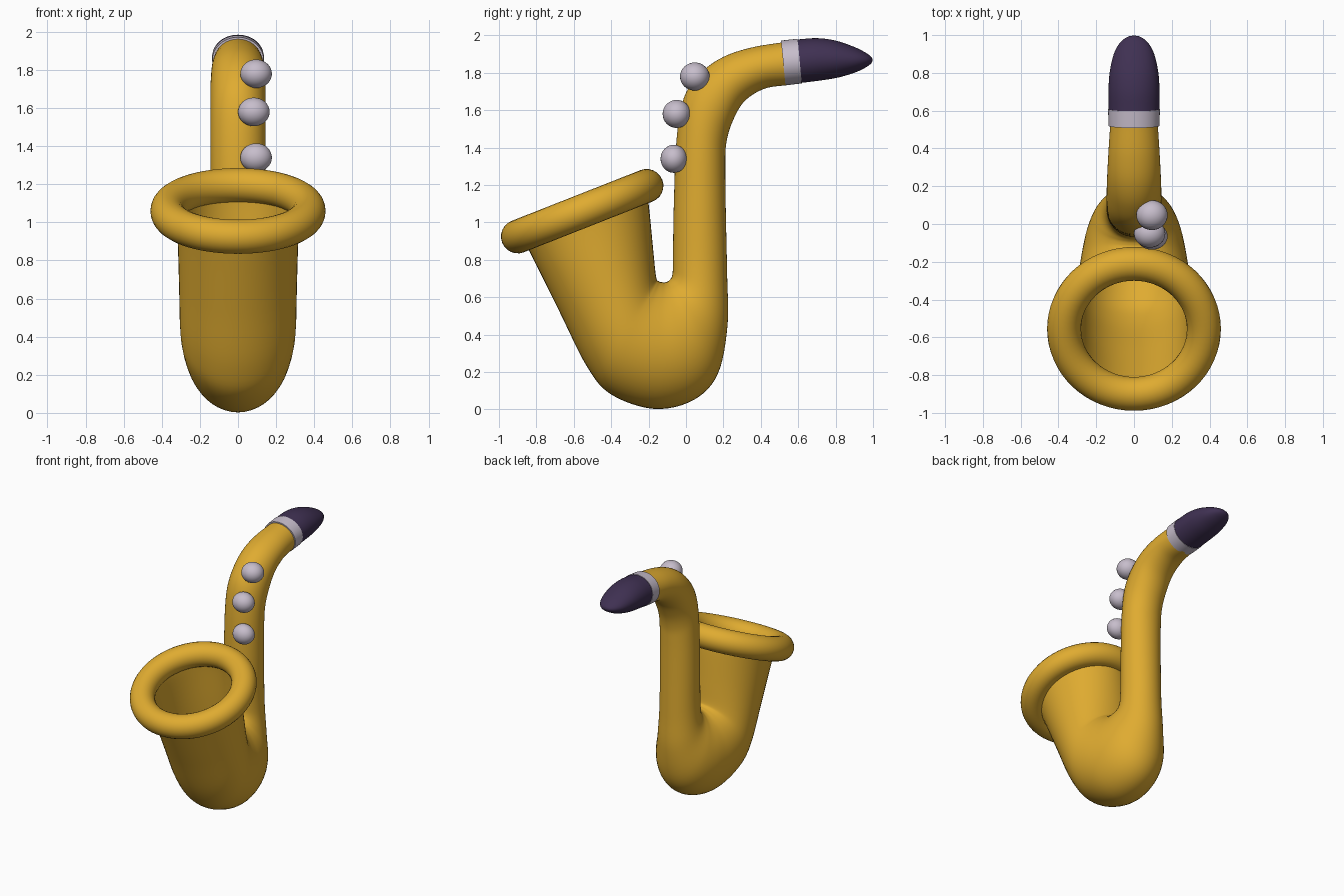
import bpy, bmesh, math
from mathutils import Vector

if "Cube" in bpy.data.objects:
    bpy.data.objects.remove(bpy.data.objects["Cube"])


def material(name, color):
    m = bpy.data.materials.new(name)
    m.diffuse_color = (*color, 1)
    m.use_nodes = True
    m.node_tree.nodes["Principled BSDF"].inputs["Base Color"].default_value = m.diffuse_color
    return m


gold = material("gold", (0.74, 0.41, 0.03))
silver = material("pale_lilac_silver", (0.57, 0.51, 0.60))
plum = material("dark_plum", (0.05, 0.03, 0.085))


def interpolate(rings, steps):
    """Catmull-Rom through rings (edge A y,z, edge B y,z, half width x)."""
    pts = [Vector(r) for r in rings]
    pts = [2 * pts[0] - pts[1]] + pts + [2 * pts[-1] - pts[-2]]
    out = []
    for i in range(1, len(pts) - 2):
        a, b, c, d = pts[i - 1:i + 3]
        for s in range(steps):
            t = s / steps
            out.append(0.5 * (2 * b + (c - a) * t + (2 * a - 5 * b + 4 * c - d) * t ** 2
                              + (3 * b - a - 3 * c + d) * t ** 3))
    return out + [pts[-2]]


def finish(ob, mat):
    ob.data.materials.append(mat)
    bpy.ops.object.select_all(action='DESELECT')
    ob.select_set(True)
    bpy.context.view_layer.objects.active = ob
    bpy.ops.object.shade_smooth_by_angle(angle=math.radians(40))


def sweep(name, rings, mat, sides=48):
    bm = bmesh.new()
    loops = []
    for ay, az, by, bz, rx in rings:
        a, b = Vector((0, ay, az)), Vector((0, by, bz))
        mid, half = (a + b) / 2, (a - b) / 2
        loops.append([bm.verts.new(mid + half * math.cos(t) + Vector((rx * math.sin(t), 0, 0)))
                      for t in (math.tau * k / sides for k in range(sides))])
    for p, q in zip(loops, loops[1:]):
        for k in range(sides):
            n = (k + 1) % sides
            bm.faces.new((p[k], p[n], q[n], q[k]))
    bm.faces.new(loops[0])
    bm.faces.new(loops[-1])
    bmesh.ops.recalc_face_normals(bm, faces=bm.faces)
    me = bpy.data.meshes.new(name)
    bm.to_mesh(me)
    bm.free()
    ob = bpy.data.objects.new(name, me)
    bpy.context.collection.objects.link(ob)
    finish(ob, mat)


# Neck, bend and bell as one tapered tube
body = interpolate([
    (0.53, 1.965, 0.55, 1.735, 0.125), (0.35, 1.935, 0.42, 1.715, 0.135),
    (0.20, 1.885, 0.31, 1.645, 0.142), (0.08, 1.80, 0.245, 1.53, 0.145),
    (-0.01, 1.67, 0.215, 1.42, 0.145), (-0.05, 1.45, 0.21, 1.30, 0.145),
    (-0.065, 1.10, 0.213, 1.05, 0.145), (-0.07, 0.80, 0.22, 0.72, 0.147),
    (-0.073, 0.72, 0.222, 0.45, 0.165), (-0.09, 0.69, 0.17, 0.19, 0.215),
    (-0.11, 0.68, 0.04, 0.05, 0.25), (-0.125, 0.68, -0.17, 0.003, 0.275),
    (-0.145, 0.685, -0.40, 0.08, 0.295), (-0.16, 0.71, -0.53, 0.23, 0.305),
    (-0.175, 0.85, -0.68, 0.53, 0.31), (-0.20, 1.10, -0.85, 0.87, 0.32),
    (-0.22, 1.19, -0.89, 0.93, 0.335)], 6)

# Hollow inside of the bell: the same rings, shrunk, running back down
inside = []
for ay, az, by, bz, rx in body[::-1][:34]:
    my, mz, s = (ay + by) / 2, (az + bz) / 2, 0.93
    inside.append((my + (ay - my) * s, mz + (az - mz) * s,
                   my + (by - my) * s, mz + (bz - mz) * s, rx * s))
sweep("horn_body", body + inside, gold)

# Rolled bell rim
bpy.ops.mesh.primitive_torus_add(major_segments=64, minor_segments=24,
                                 major_radius=0.37, minor_radius=0.09,
                                 location=(0, -0.555, 1.06),
                                 rotation=(math.radians(21.5), 0, 0))
rim = bpy.context.object
rim.name = "bell_rim"
finish(rim, gold)

# Neck band
sweep("neck_band", [(0.508, 1.972, 0.532, 1.733, 0.135),
                    (0.597, 1.982, 0.619, 1.743, 0.137)], silver)

# Mouthpiece
sweep("mouthpiece", interpolate([
    (0.595, 1.978, 0.615, 1.746, 0.134), (0.70, 1.985, 0.72, 1.759, 0.135),
    (0.80, 1.972, 0.815, 1.775, 0.128), (0.90, 1.938, 0.905, 1.802, 0.106),
    (0.96, 1.908, 0.962, 1.829, 0.073), (0.99, 1.885, 0.99, 1.85, 0.036),
    (0.998, 1.869, 0.998, 1.866, 0.004)], 5), plum)

# Round keys
for i, (x, y, z, r) in enumerate([(0.095, 0.047, 1.78, 0.079),
                                  (0.083, -0.05, 1.58, 0.075),
                                  (0.095, -0.065, 1.34, 0.071)]):
    bpy.ops.mesh.primitive_uv_sphere_add(segments=32, ring_count=16, radius=1, location=(x, y, z))
    key = bpy.context.object
    key.name = f"key_{i + 1}"
    key.scale = (0.083, r, 0.075)
    finish(key, silver)
